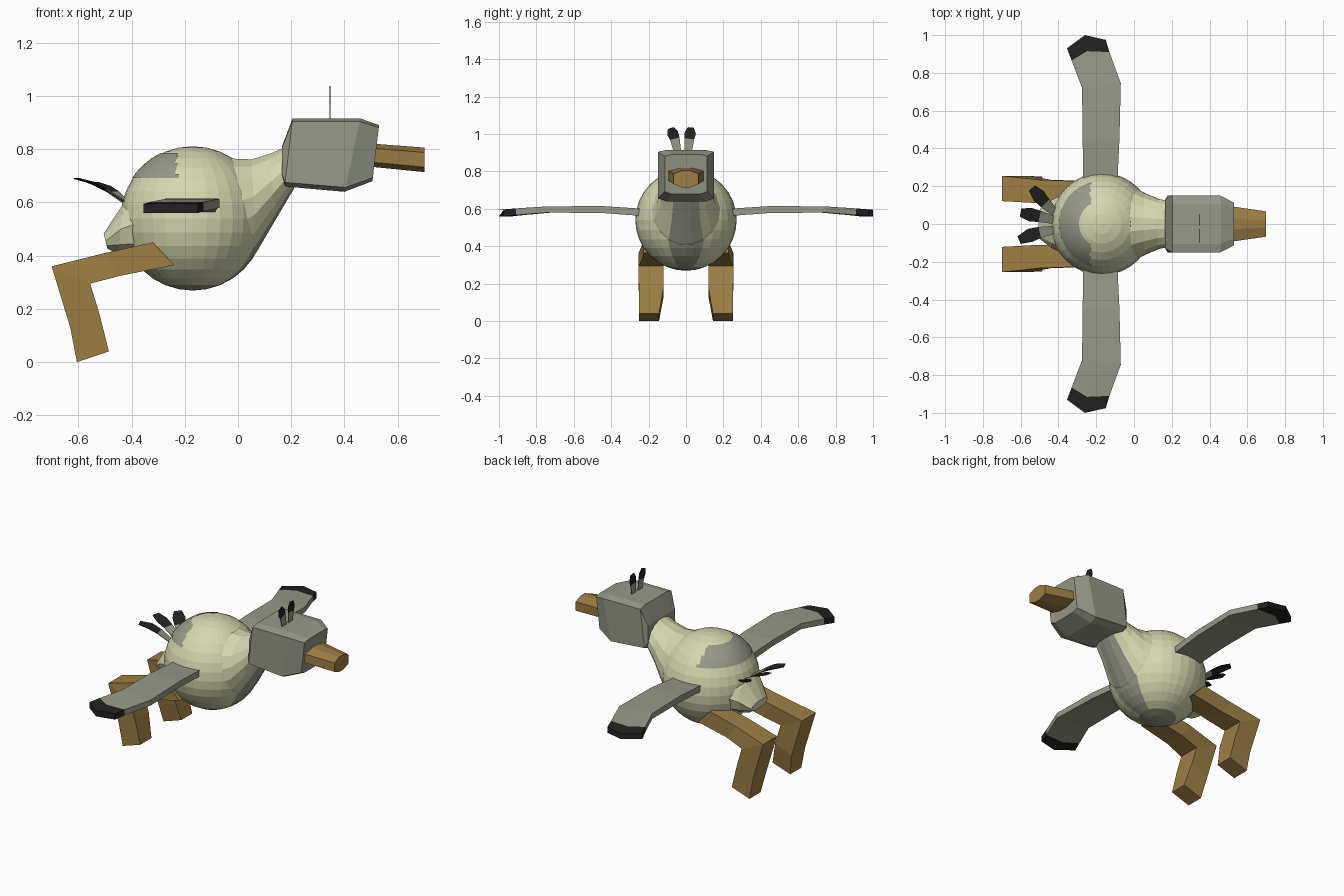
import bpy, bmesh, math
from mathutils import Vector

if "Cube" in bpy.data.objects:
    bpy.data.objects.remove(bpy.data.objects["Cube"])


def material(name, rgb):
    m = bpy.data.materials.new(name)
    m.diffuse_color = (*rgb, 1)
    m.use_nodes = True
    m.node_tree.nodes["Principled BSDF"].inputs["Base Color"].default_value = m.diffuse_color
    return m


CREAM = material("cream", (0.67, 0.68, 0.44))
GREY = material("grey", (0.305, 0.319, 0.25))
BROWN = material("ochre brown", (0.33, 0.21, 0.058))
BLACK = material("black", (0.016, 0.016, 0.017))


def finish(name, bm, mats, mirror=False):
    bmesh.ops.recalc_face_normals(bm, faces=bm.faces[:])
    me = bpy.data.meshes.new(name)
    bm.to_mesh(me)
    bm.free()
    ob = bpy.data.objects.new(name, me)
    bpy.context.collection.objects.link(ob)
    for m in mats:
        me.materials.append(m)
    if mirror:
        mod = ob.modifiers.new("mirror", 'MIRROR')
        mod.use_axis = (False, True, False)
    return ob


def loft(name, rings, mats, rule=None, mirror=False):
    """Skin rings of points; rule(segment, side) gives the material index."""
    bm = bmesh.new()
    vs = [[bm.verts.new(p) for p in r] for r in rings]
    n = len(rings[0])
    for s in range(len(vs) - 1):
        for k in range(n):
            j = (k + 1) % n
            f = bm.faces.new((vs[s][k], vs[s][j], vs[s + 1][j], vs[s + 1][k]))
            f.material_index = rule(s, k) if rule else 0
    bm.faces.new(vs[0][::-1])
    f = bm.faces.new(vs[-1])
    f.material_index = rule(len(vs) - 2, 0) if rule else 0
    return finish(name, bm, mats, mirror)


def ring(profile, top, bottom, yc, hw):
    """Place a (u, v) profile between a bottom and a top point in the xz plane."""
    return [(bottom[0] + (top[0] - bottom[0]) * v, yc + hw * u,
             bottom[1] + (top[1] - bottom[1]) * v) for u, v in profile]


def ellipse(n):
    return [(math.sin(a), 0.5 - 0.5 * math.cos(a))
            for a in (2 * math.pi * (k + 0.5) / n for k in range(n))]


BOX = [(-1, 0), (1, 0), (1, 1), (-1, 1)]
HEAD = [(-1, .06), (-.7, 0), (.7, 0), (1, .06), (1, .96), (.7, 1), (-.7, 1), (-1, .96)]
BEAK = [(1, .2), (1, .8), (.3, 1), (-.3, 1), (-1, .8), (-1, .2), (-.3, 0), (.3, 0)]
CENTRE = Vector((-0.17, 0, 0.54))

# Body: round, with a grey belly and breast strip
bm = bmesh.new()
bmesh.ops.create_uvsphere(bm, u_segments=32, v_segments=16, radius=0.271)
for f in bm.faces:
    c = f.calc_center_median()
    breast = abs(math.atan2(c.y, c.x)) < 0.35 and c.z < 0
    f.material_index = 1 if breast or c.z < -0.24 else 0
bmesh.ops.translate(bm, verts=bm.verts[:], vec=CENTRE)
finish("body", bm, [CREAM, GREY])

# Grey crescent on the back, a thin shell over the body
bm = bmesh.new()
bmesh.ops.create_uvsphere(bm, u_segments=80, v_segments=48, radius=0.2735)
drop = []
for f in bm.faces:
    c = f.calc_center_median()
    r = math.hypot(c.x, c.y)
    if not (c.z > 0 and c.x < -0.06 and 0.125 < r < 0.23):
        drop.append(f)
bmesh.ops.delete(bm, geom=drop, context='FACES')
bmesh.ops.translate(bm, verts=bm.verts[:], vec=CENTRE)
finish("back_patch", bm, [GREY])

# Neck and rump
E16, E10 = ellipse(16), ellipse(10)
loft("neck", [ring(E16, (-.05, .77), (-.02, .322), 0, .215),
              ring(E16, (.05, .765), (.07, .41), 0, .165),
              ring(E16, (.12, .785), (.14, .53), 0, .135),
              ring(E16, (.20, .82), (.21, .65), 0, .12)],
     [CREAM, GREY], lambda s, k: 1 if k in (14, 15, 0) else 0)
loft("rump", [ring(E10, (-.36, .66), (-.38, .39), 0, .16),
              ring(E10, (-.43, .60), (-.45, .40), 0, .125),
              ring(E10, (-.505, .485), (-.49, .425), 0, .08)], [CREAM])

# Head and beak
loft("head", [ring(HEAD, (.165, .81), (.165, .70), 0, .13),
              ring(HEAD, (.205, .915), (.175, .66), 0, .15),
              ring(HEAD, (.46, .915), (.40, .64), 0, .15),
              ring(HEAD, (.53, .89), (.505, .68), 0, .113)], [GREY])
loft("beak", [ring(BEAK, (.49, .822), (.49, .735), 0, .097),
              ring(BEAK, (.70, .806), (.70, .714), 0, .067)], [BROWN])

# Legs: thigh, knee and shin
loft("legs", [ring(BOX, (-.32, .45), (-.24, .365), .17, .057),
              ring(BOX, (-.50, .41), (-.44, .325), .172, .062),
              ring(BOX, (-.70, .36), (-.555, .295), .188, .067),
              ring(BOX, (-.63, .13), (-.52, .18), .186, .066),
              ring(BOX, (-.605, 0), (-.485, .04), .197, .053)],
     [BROWN], mirror=True)


# Wings with black tips: rear, middle and front point, bottom and top height
def wing_ring(rear, mid, front, z0, z1):
    pts = (rear, mid, front)
    return [(x, y, z0) for x, y in pts] + [(x, y, z1) for x, y in pts[::-1]]


loft("wings", [wing_ring((-.268, .18), (-.18, .18), (-.09, .18), .558, .597),
               wing_ring((-.272, .45), (-.17, .45), (-.077, .45), .578, .615),
               wing_ring((-.275, .72), (-.17, .73), (-.07, .745), .58, .613),
               wing_ring((-.33, .865), (-.25, .915), (-.13, .91), .567, .602),
               wing_ring((-.355, .93), (-.26, 1.0), (-.15, .975), .56, .595)],
     [GREY, BLACK], lambda s, k: 1 if s == 3 else 0, mirror=True)


# Thin feathers along a path, grey at the root and black at the tip
def feather(name, path, widths, face_dir):
    path = [Vector(p) for p in path]
    rings = []
    for i, p in enumerate(path):
        d = path[min(i + 1, len(path) - 1)] - path[max(i - 1, 0)]
        side = d.cross(Vector(face_dir)).normalized()
        n = side.cross(d).normalized() * 0.002
        s = side * widths[i]
        rings.append([p - s - n, p + s - n, p + s + n, p - s + n])
    loft(name, rings, [GREY, BLACK], lambda s, k: 1 if s else 0)


TAIL = [[(-.42, .06, .60), (-.47, .11, .64), (-.505, .15, .66), (-.54, .19, .675)],
        [(-.42, .02, .60), (-.50, .04, .65), (-.55, .05, .672), (-.60, .06, .69)],
        [(-.42, -.03, .60), (-.50, -.045, .65), (-.55, -.06, .675), (-.608, -.085, .69)]]
for i, path in enumerate(TAIL):
    feather(f"tail_feather_{i + 1}", path, (.02, .03, .036, .022), (0, 0, 1))

CREST = [[(.345, -.042, .89), (.345, -.06, .975), (.345, -.072, 1.005), (.345, -.082, 1.032)],
         [(.345, .010, .89), (.345, .018, .975), (.345, .023, 1.005), (.345, .026, 1.035)]]
for i, path in enumerate(CREST):
    feather(f"crest_feather_{i + 1}", path, (.018, .026, .03, .016), (1, 0, 0))
